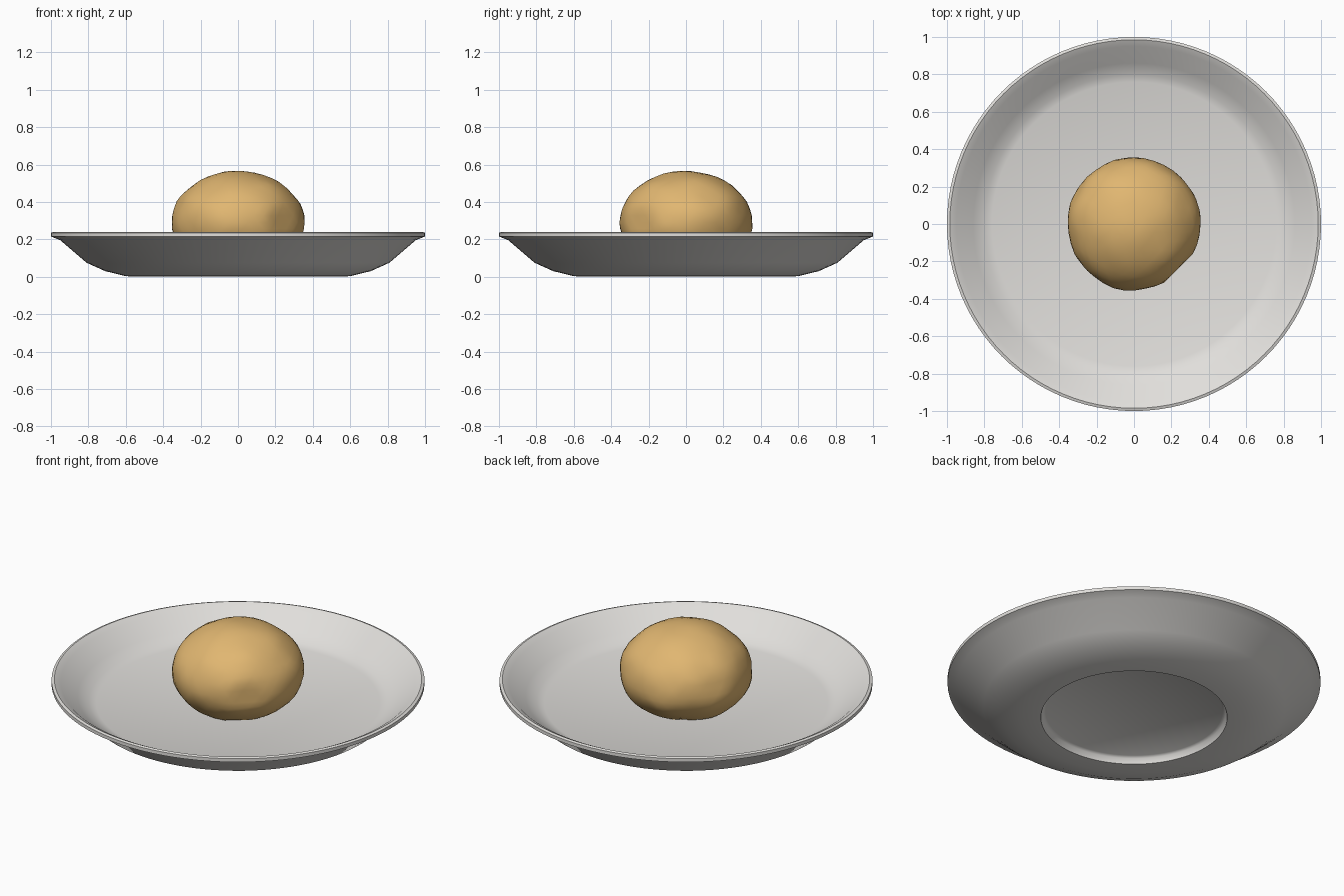
import bpy, bmesh, math
from mathutils import Vector, noise

if "Cube" in bpy.data.objects:
    bpy.data.objects.remove(bpy.data.objects["Cube"], do_unlink=True)


def make_material(name, color):
    mat = bpy.data.materials.new(name)
    mat.use_nodes = True
    mat.diffuse_color = (*color, 1)
    bsdf = mat.node_tree.nodes["Principled BSDF"]
    bsdf.inputs["Base Color"].default_value = (*color, 1)
    return mat


def add_object(name, bm, mat, angle):
    bmesh.ops.recalc_face_normals(bm, faces=bm.faces)
    mesh = bpy.data.meshes.new(name)
    bm.to_mesh(mesh)
    bm.free()
    mesh.materials.append(mat)
    obj = bpy.data.objects.new(name, mesh)
    bpy.context.collection.objects.link(obj)
    bpy.ops.object.select_all(action='DESELECT')
    obj.select_set(True)
    bpy.context.view_layer.objects.active = obj
    bpy.ops.object.shade_smooth_by_angle(angle=math.radians(angle))
    return obj


# Plate: closed profile (radius, height) from the underside centre to the floor centre
profile = [(0, 0.04), (0.475, 0.04), (0.49, 0.03), (0.5, 0), (0.6, 0.003),
           (0.71, 0.03), (0.81, 0.075), (0.95, 0.195), (1, 0.215),
           (1, 0.235), (0.985, 0.24), (0.95, 0.222), (0.86, 0.145),
           (0.8, 0.113), (0.76, 0.1), (0, 0.1)]
bm = bmesh.new()
verts = [bm.verts.new((r, 0, z)) for r, z in profile]
edges = [bm.edges.new(pair) for pair in zip(verts, verts[1:])]
bmesh.ops.spin(bm, geom=verts + edges, cent=(0, 0, 0), axis=(0, 0, 1),
               angle=math.tau, steps=96, use_duplicate=False)
bmesh.ops.remove_doubles(bm, verts=bm.verts, dist=0.0005)
add_object("plate", bm, make_material("pale ceramic", (0.75, 0.735, 0.71)), 40)

# Dough ball: uneven squashed sphere, pressed flat in one place and underneath
CENTRE, FLOOR = 0.29, 0.098
press = Vector((0.707, -0.707, 0))
bm = bmesh.new()
bmesh.ops.create_icosphere(bm, subdivisions=4, radius=1)
for v in bm.verts:
    n = v.co.normalized()
    bump = 1 + 0.025 * noise.noise(n * 2.2) + 0.012 * noise.noise(n * 5)
    height = 0.275 if n.z > 0 else 0.25
    p = Vector((n.x * 0.355, n.y * 0.355, n.z * height)) * bump
    p -= press * max(0, p.dot(press) - 0.335)
    p.z = max(p.z + CENTRE, FLOOR)
    v.co = p
add_object("dough_ball", bm, make_material("golden dough", (0.75, 0.47, 0.165)), 35)
